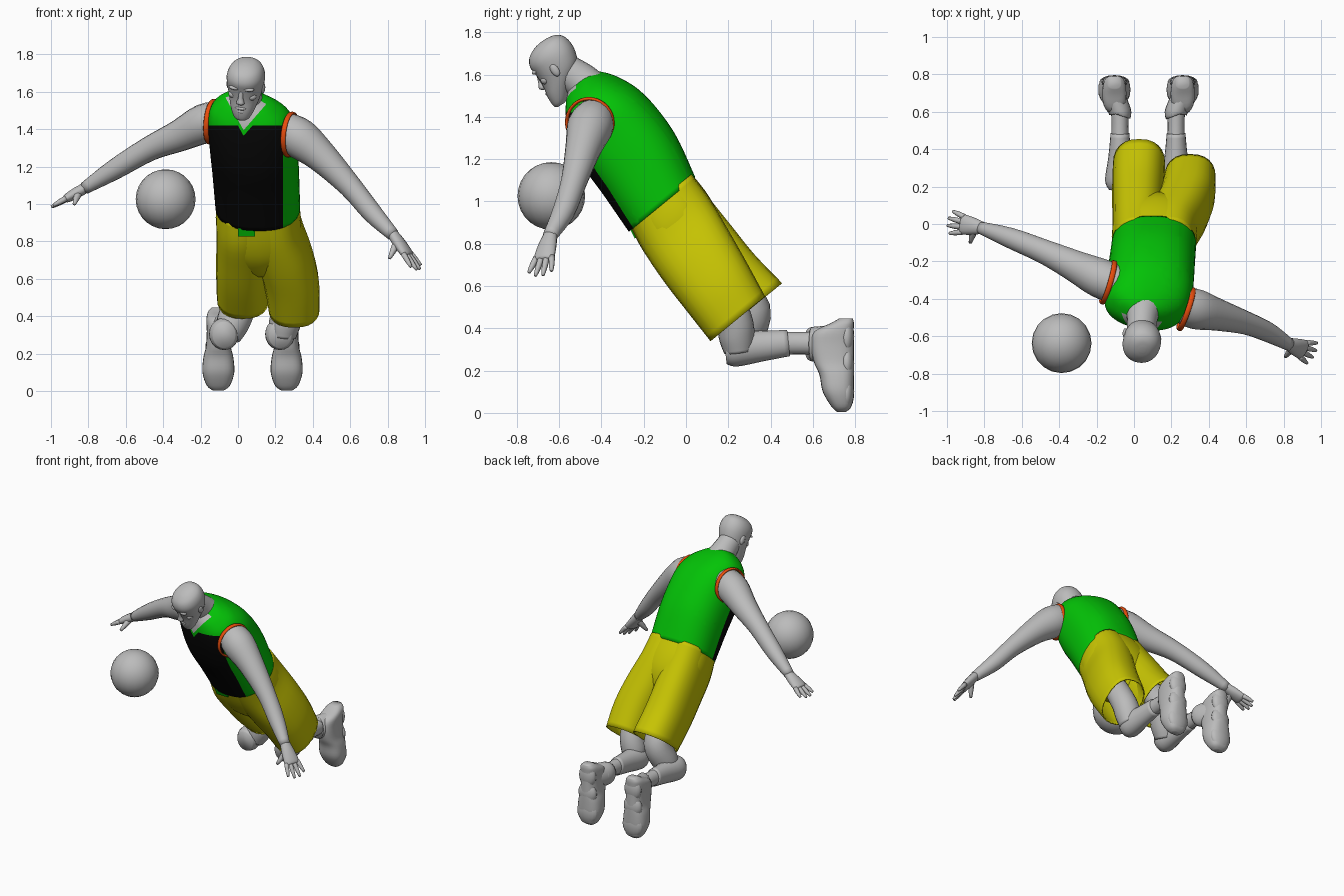
import bpy, bmesh, math
from mathutils import Vector, Matrix

cube = bpy.data.objects.get("Cube")
if cube:
    bpy.data.objects.remove(cube)


def material(name, rgb):
    m = bpy.data.materials.new(name)
    m.use_nodes = True
    col = (*rgb, 1)
    m.diffuse_color = col
    m.node_tree.nodes["Principled BSDF"].inputs["Base Color"].default_value = col
    return m


GREY = material("plain_grey", (.5, .5, .5))
GREEN = material("jersey_green", (.001, .55, .002))
BLACK = material("jersey_black", (.002, .002, .002))
YELLOW = material("shorts_yellow", (.58, .56, .001))
TRIM = material("trim_orange_red", (.82, .075, .004))


def finish(name, bm, mats):
    bmesh.ops.recalc_face_normals(bm, faces=bm.faces)
    me = bpy.data.meshes.new(name)
    bm.to_mesh(me)
    bm.free()
    for m in mats:
        me.materials.append(m)
    me.shade_smooth()
    ob = bpy.data.objects.new(name, me)
    bpy.context.scene.collection.objects.link(ob)
    return ob


def smooth_rows(rows, steps):
    """Catmull-Rom interpolation of all row columns."""
    rows = [r if len(r) == 5 else (*r, r[3]) for r in rows]
    out = []
    for i in range(len(rows) - 1):
        p = [rows[max(i - 1, 0)], rows[i], rows[i + 1], rows[min(i + 2, len(rows) - 1)]]
        for k in range(steps):
            t = k / steps
            out.append([b + .5 * t * (c - a + t * (2 * a - 5 * b + 4 * c - d + t * (3 * (b - c) + d - a)))
                        for a, b, c, d in zip(*p)])
    return out + [list(rows[-1])]


def loft(name, rows, mats, side=(1, 0, 0), side_end=None, normal=None, power=2.0,
         sides=20, steps=4, caps=(True, True), front=None):
    """Rows are x, y, z, half width, half depth; rings face along the path or a fixed normal.
    Faces whose ring angle lies in the front range get material 1."""
    rows = smooth_rows(rows, steps)
    pts = [Vector(r[:3]) for r in rows]
    s0, s1 = Vector(side), Vector(side_end or side)
    bm = bmesh.new()
    rings = []
    last = len(rows) - 1
    for i, r in enumerate(rows):
        n = Vector(normal) if normal else pts[min(i + 1, last)] - pts[max(i - 1, 0)]
        n.normalize()
        u = s0.lerp(s1, i / last)
        u = (u - n * u.dot(n)).normalized()
        v = u.cross(n)
        ring = []
        for j in range(sides):
            a = math.tau * j / sides
            c, s = math.cos(a), math.sin(a)
            cu = math.copysign(abs(c) ** (2 / power), c)
            sv = math.copysign(abs(s) ** (2 / power), s)
            ring.append(bm.verts.new(pts[i] + u * (r[3] * cu) + v * (r[4] * sv)))
        rings.append(ring)
    for a, b in zip(rings, rings[1:]):
        for j in range(sides):
            k = (j + 1) % sides
            f = bm.faces.new((a[j], a[k], b[k], b[j]))
            if front and front[0] < 360 * (j + .5) / sides < front[1]:
                f.material_index = 1
    if caps[0]:
        bm.faces.new(rings[0])
    if caps[1]:
        bm.faces.new(rings[-1])
    return finish(name, bm, mats)


def ball(name, loc, size, mat, rot=None, segs=20, rings=12):
    bm = bmesh.new()
    m = Matrix.Translation(loc) @ (rot or Matrix()) @ Matrix.Diagonal((*size, 1))
    bmesh.ops.create_uvsphere(bm, u_segments=segs, v_segments=rings, radius=1, matrix=m)
    return finish(name, bm, [mat])


LEAN = (0, -.63, .77)

# Jersey, with the front half marked
jersey = loft("jersey", [(.106, -.113, .985, .226, .203), (.095, -.215, 1.165, .23, .22),
                         (.085, -.31, 1.30, .233, .22), (.075, -.385, 1.41, .233, .193),
                         (.06, -.445, 1.49, .21, .148), (.05, -.48, 1.54, .15, .105),
                         (.045, -.50, 1.57, .08, .07)],
              [GREEN, BLACK, GREY], side=(1, -.05, 0), side_end=(1, -.43, -.06), normal=LEAN,
              power=2.35, sides=48, steps=6, front=(0, 172))

# Cut the colour borders: black front panel, green yoke, bare skin in the V neck
V_X, RIGHT_SLOPE, LEFT_SLOPE, NECK_Z, YOKE_Z, PANEL_X = .03, 1.15, -1.8, 1.395, 1.42, .24
bm = bmesh.new()
bm.from_mesh(jersey.data)
cuts = [((0, 0, YOKE_Z), (0, 0, 1)), ((PANEL_X, 0, 0), (1, 0, 0)), ((0, -.47, 0), (0, 1, 0))]
cuts += [((V_X, 0, z), (-k, 0, 1)) for z in (NECK_Z, NECK_Z - .03) for k in (RIGHT_SLOPE, LEFT_SLOPE)]
for co, no in cuts:
    bmesh.ops.bisect_plane(bm, geom=bm.verts[:] + bm.edges[:] + bm.faces[:], plane_co=co, plane_no=no)
for f in bm.faces:
    if f.material_index == 1:
        c = f.calc_center_median()
        above = c.z - max(RIGHT_SLOPE * (c.x - V_X), LEFT_SLOPE * (c.x - V_X))
        if above > NECK_Z and c.y < -.47:
            f.material_index = 2
        elif above > NECK_Z - .03 or c.z > YOKE_Z or c.x > PANEL_X:
            f.material_index = 0
bm.to_mesh(jersey.data)
bm.free()

# Armhole trims: bands round the arms
for name, loc, axis in (("left_armhole_trim", (.279, -.455, 1.372), (.95, -.32, -.1)),
                        ("right_armhole_trim", (-.138, -.312, 1.44), (-.95, .28, .1))):
    bpy.ops.mesh.primitive_torus_add(major_segments=36, minor_segments=8, major_radius=.115,
                                     minor_radius=.008, location=loc,
                                     rotation=Vector(axis).to_track_quat("Z", "Y").to_euler())
    trim = bpy.context.object
    trim.name = name
    trim.scale.z = 1.8
    trim.data.materials.append(TRIM)
    trim.data.shade_smooth()

# Shorts: hips tapering inside two open legs that start at the waist
loft("shorts_hips", [(.105, -.12, 1.01, .217, .19), (.11, -.05, .90, .228, .202),
                     (.115, .012, .80, .20, .19), (.115, .07, .70, .12, .135),
                     (.12, .10, .65, .06, .06)], [YELLOW], normal=LEAN, power=2.4, sides=32)
SHORT_LEGS = {
    "left": [(.185, -.12, 1.01, .135, .188), (.20, -.045, .89, .14, .2), (.245, .05, .74, .15, .195),
             (.285, .15, .59, .147, .182), (.30, .245, .445, .137, .167)],
    "right": [(.025, -.12, 1.01, .135, .188), (.02, -.045, .89, .135, .2), (.02, .065, .76, .136, .195),
              (.022, .18, .63, .139, .187), (.027, .315, .5, .14, .18)]}
for s, rows in SHORT_LEGS.items():
    leg = loft(s + "_shorts_leg", rows, [YELLOW], normal=LEAN, power=2.4, sides=24,
               caps=(True, False))
    thick = leg.modifiers.new("cloth", "SOLIDIFY")
    thick.thickness = .008

# Waist tab below the jersey hem
bm = bmesh.new()
bmesh.ops.create_cube(bm, size=1, matrix=Matrix.Translation((.045, -.25, .85))
                      @ Matrix.Rotation(.45, 4, "X") @ Matrix.Diagonal((.09, .009, .05, 1)))
tab = finish("waist_tab", bm, [GREEN])
tab.data.shade_flat()

# Legs, socks and shoes
THIGHS = {"left": [(.285, .15, .60, .08), (.27, .225, .45, .085), (.25, .24, .36, .085), (.24, .25, .29, .07)],
          "right": [(.02, .22, .62, .08), (.015, .31, .49, .09), (-.025, .28, .37, .09), (-.055, .26, .29, .07)]}
for s, x, foot in (("left", .225, .26), ("right", -.075, -.105)):
    loft(s + "_thigh", THIGHS[s], [GREY])
    loft(s + "_shin", [(x, .185, .30, .06, .07), (x, .235, .305, .08, .086), (x, .36, .317, .062, .073),
                       (x, .485, .33, .05, .062)], [GREY])
    loft(s + "_sock", [(x, .47, .33, .046, .054), (x, .54, .33, .045, .053),
                       (x, .64, .33, .05, .055)], [GREY])
    loft(s + "_shoe", [(foot, .735, .004, .03, .02), (foot, .735, .03, .062, .047),
                       (foot, .72, .10, .085, .073), (foot, .713, .18, .08, .082),
                       (foot, .70, .24, .066, .095), (foot, .692, .32, .062, .102),
                       (foot, .70, .385, .064, .093), (foot, .74, .425, .055, .054),
                       (foot, .757, .447, .035, .032)],
         [GREY], normal=(0, 0, 1), power=2.6, sides=24)
    loft(s + "_shoe_collar", [(x, .58, .325, .056, .075), (x, .60, .325, .06, .082),
                              (foot, .68, .325, .06, .088)], [GREY])
    # Three rounded tread pads
    for i, (z, w, h) in enumerate(((.1, .08, .088), (.235, .07, .08), (.36, .064, .085))):
        ball(f"{s}_sole_pad_{i}", (foot, .76, z), (w, .036, h), GREY, segs=16, rings=10)

# Arms
loft("left_arm", [(.25, -.43, 1.40, .095), (.33, -.455, 1.35, .108), (.445, -.485, 1.255, .086),
                  (.6, -.53, 1.095, .062), (.72, -.58, .95, .053), (.83, -.645, .835, .034)],
     [GREY], side=(0, 1, 0))
loft("right_arm", [(-.08, -.33, 1.45, .1), (-.18, -.29, 1.43, .106), (-.315, -.225, 1.365, .085),
                   (-.475, -.15, 1.295, .066), (-.66, -.075, 1.185, .055), (-.82, -.02, 1.085, .033)],
     [GREY], side=(0, 1, 0))


def hand(name, wrist, tip, spread, thumb):
    wrist, tip, thumb, s = Vector(wrist), Vector(tip), Vector(thumb), Vector(spread)
    d = tip - wrist
    s = (s - d * (s.dot(d) / d.length_squared)).normalized()
    knuckle = wrist + d * .52
    loft(name + "_palm", [(*(wrist - d * .1), .032, .028), (*(wrist + d * .2), .046, .03),
                          (*knuckle, .054, .024), (*(knuckle + d * .07), .046, .014)],
         [GREY], side=s, sides=14)
    for i in range(4):
        k = i - 1.5
        end = tip + s * k * .04 - d * (.1 * (abs(k) - .5))
        base = knuckle + s * k * .027
        loft(f"{name}_finger_{i}", [(*base, .016), (*base.lerp(end, .55), .014), (*end, .008)],
             [GREY], side=s, sides=8, steps=2)
    base = wrist + d * .15
    loft(name + "_thumb", [(*base, .024), (*base.lerp(thumb, .55), .018), (*thumb, .009)],
         [GREY], side=s, sides=8, steps=2)


hand("left_hand", (.835, -.645, .83), (.965, -.695, .65), (.45, .8, 0), (.81, -.71, .71))
hand("right_hand", (-.825, -.018, 1.082), (-.995, .012, .985), (.1, 1, 0), (-.875, -.10, 1.0))

# Neck
loft("neck", [(.05, -.44, 1.52, .11, .09), (.045, -.49, 1.565, .086, .088),
              (.04, -.56, 1.615, .076, .08), (.04, -.60, 1.65, .07, .07)], [GREY])

# Head, pitched down and turned slightly
face = Vector((-.25, -.82, -.53)).normalized()
up = Vector((0, -.545, .84))
up = (up - face * up.dot(face)).normalized()
lat = face.cross(up)
lat = lat if lat.x > 0 else -lat
center = Vector((.04, -.623, 1.65))
turn = Matrix((lat, -face, up)).transposed().to_4x4()


def at(side, fwd, high):
    return center + lat * side + face * fwd + up * high


HEAD = [(.08, -.18, .025, .02), (.072, -.165, .045, .04), (.046, -.12, .067, .067),
        (.005, -.06, .086, .097), (-.008, 0, .099, .109), (-.008, .05, .1, .112),
        (-.013, .09, .083, .094), (-.02, .114, .05, .056), (-.02, .122, .015, .017)]
loft("head", [(*at(0, f, h), w, d) for f, h, w, d in HEAD], [GREY], side=lat, normal=up,
     power=2.15, sides=28)
loft("nose", [(*at(0, .092, .005), .012, .008), (*at(0, .104, -.035), .014, .012),
              (*at(0, .11, -.06), .022, .018), (*at(0, .102, -.075), .016, .01)],
     [GREY], side=lat, normal=up, sides=12)
ball("upper_lip", at(0, .102, -.1), (.032, .013, .01), GREY, turn, 12, 8)
ball("lower_lip", at(0, .102, -.12), (.028, .013, .011), GREY, turn, 12, 8)
ball("chin", at(0, .09, -.157), (.03, .022, .02), GREY, turn, 12, 8)
for s, k in (("left", 1), ("right", -1)):
    ball(s + "_brow", at(.037 * k, .088, .018), (.033, .018, .011), GREY, turn, 12, 8)
    ball(s + "_cheek", at(.05 * k, .062, -.04), (.028, .028, .022), GREY, turn, 12, 8)
    ball(s + "_ear", at(.094 * k, -.01, -.025), (.012, .02, .034), GREY, turn, 12, 8)

# Ball
ball("ball", (-.387, -.637, 1.026), (.16, .16, .16), GREY, segs=20, rings=14)
